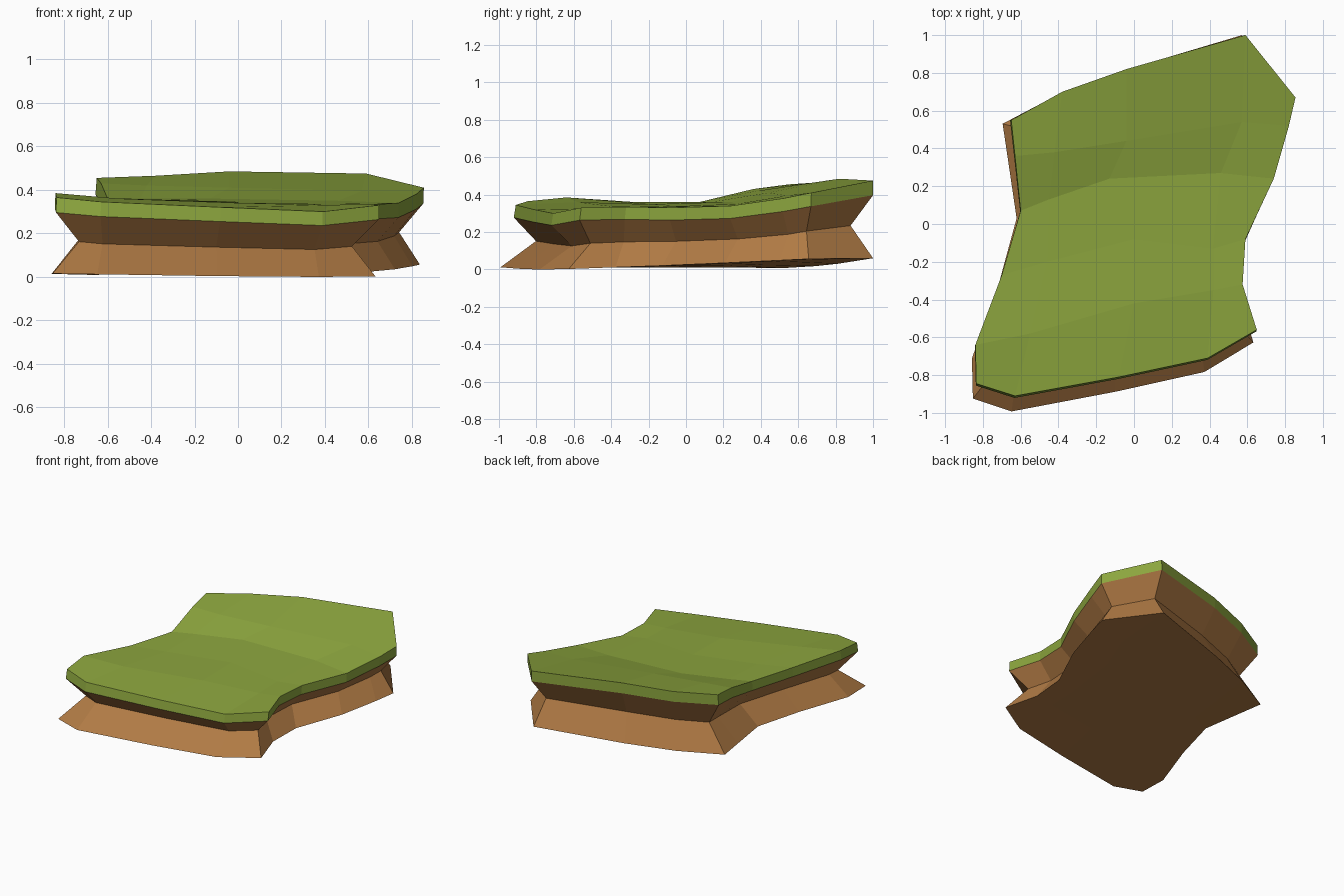
import bpy
from mathutils import Vector

if "Cube" in bpy.data.objects:
    bpy.data.objects.remove(bpy.data.objects["Cube"])

# Grass surface: 6 rows (front to back) of 5 points (left to right)
ROWS = [
    [(-.835, -.845, .365), (-.63, -.91, .345), (-.08, -.81, .32), (.39, -.71, .30), (.65, -.56, .33)],
    [(-.84, -.64, .385), (-.55, -.58, .36), (0, -.42, .34), (.42, -.35, .33), (.575, -.32, .335)],
    [(-.70, -.27, .36), (-.46, -.20, .35), (0, -.08, .345), (.42, -.13, .335), (.59, -.08, .33)],
    [(-.60, .07, .36), (-.45, .13, .36), (-.13, .24, .36), (.46, .27, .35), (.74, .24, .34)],
    [(-.63, .36, .43), (-.42, .38, .42), (-.04, .44, .41), (.57, .54, .395), (.82, .52, .38)],
    [(-.65, .55, .455), (-.38, .70, .465), (-.04, .82, .485), (.59, 1.0, .475), (.855, .67, .41)],
]
NR, NC = len(ROWS), len(ROWS[0])
top = [Vector(p) for row in ROWS for p in row]


def base_point(p):
    """Point of the underside below a grass point."""
    x = p.x - .018 - (.05 * max(p.y, 0) if p.x < -.5 else 0)
    y = p.y - .043 * (1 - p.y)
    return Vector((x, y, .018 + .012 * x + .018 * y + .03 * x * y))


base = [base_point(p) for p in top]

# Counter-clockwise perimeter indices of the grid
rim = [c for c in range(NC)]
rim += [r * NC + NC - 1 for r in range(1, NR)]
rim += [(NR - 1) * NC + c for c in range(NC - 2, -1, -1)]
rim += [r * NC for r in range(NR - 2, 0, -1)]
N = len(rim)

top_ring = [top[i] for i in rim]
base_ring = [base[i] for i in rim]
lip_ring = []
for t, b in zip(top_ring, base_ring):
    p = t.lerp(b, .13)
    p.z = t.z - .04 - .08 * t.z
    lip_ring.append(p)


def inset_ring(ring, d):
    """Mitred inward offset of a closed ring."""
    out = []
    for i, p in enumerate(ring):
        a = (p - ring[i - 1]).to_2d().normalized()
        b = (ring[(i + 1) % N] - p).to_2d().normalized()
        n1, n2 = Vector((-a.y, a.x)), Vector((-b.y, b.x))
        m = (n1 + n2).normalized()
        off = m * min(d / max(m.dot(n1), .3), d * 1.35)
        out.append(p + Vector((off.x, off.y, 0)))
    return out


waist_ring = inset_ring(top_ring, .105)
for w, t, b in zip(waist_ring, top_ring, base_ring):
    w.z = b.z + .42 * (t.z - b.z)


def grid_faces(flip=False):
    faces = []
    for r in range(NR - 1):
        for c in range(NC - 1):
            i = r * NC + c
            f = (i, i + 1, i + NC + 1, i + NC)
            faces.append(f[::-1] if flip else f)
    return faces


def band(lower, upper):
    """Quads between two closed rings of vertex indices."""
    return [(lower[i], lower[(i + 1) % N], upper[(i + 1) % N], upper[i]) for i in range(N)]


def add_part(name, verts, faces, color):
    me = bpy.data.meshes.new(name)
    me.from_pydata([tuple(v) for v in verts], [], faces)
    me.update()
    mat = bpy.data.materials.new(name)
    mat.diffuse_color = color
    mat.use_nodes = True
    mat.node_tree.nodes["Principled BSDF"].inputs["Base Color"].default_value = mat.diffuse_color
    me.materials.append(mat)
    bpy.context.collection.objects.link(bpy.data.objects.new(name, me))


G = NR * NC
ring_a = list(range(G, G + N))
ring_b = list(range(G + N, G + 2 * N))

# Grass slab: surface plus its rim
add_part("grass", top + lip_ring, grid_faces() + band(ring_a, rim), (.262, .376, .048, 1))

# Soil block: underside, flared foot and pinched waist up to the grass
add_part("soil", base + waist_ring + lip_ring,
         grid_faces(True) + band(rim, ring_a) + band(ring_a, ring_b), (.434, .195, .058, 1))
